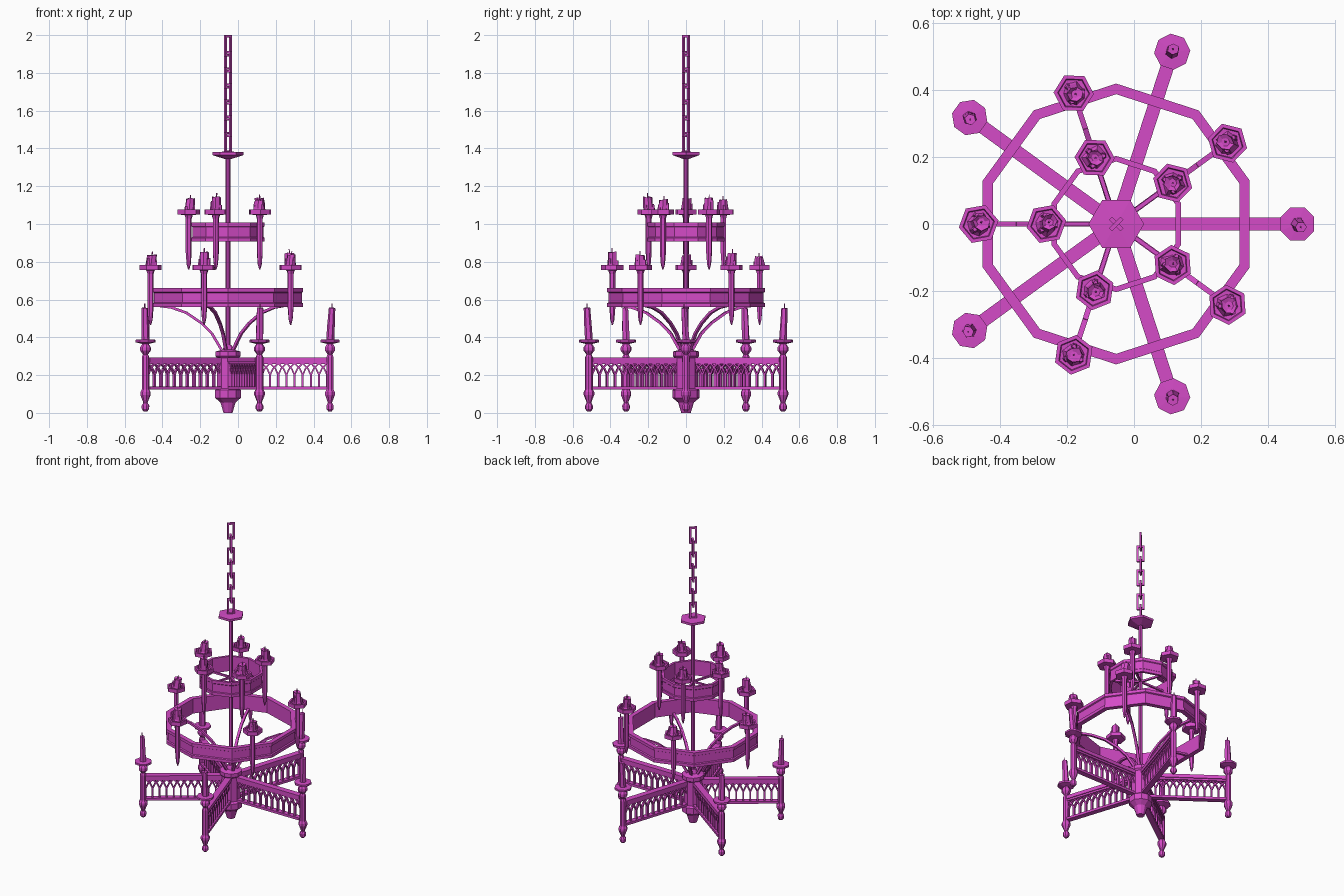
import bpy, bmesh, math, random
from mathutils import Vector, Matrix

random.seed(4)
cube = bpy.data.objects.get("Cube")
if cube:
    bpy.data.objects.remove(cube, do_unlink=True)

AXIS = Vector((-0.053, 0, 0))
COLOUR = (0.66, 0.07, 0.57, 1)
mat = bpy.data.materials.new("magenta_metal")
mat.use_nodes = True
mat.diffuse_color = COLOUR
mat.node_tree.nodes["Principled BSDF"].inputs["Base Color"].default_value = COLOUR


def finish(bm, name):
    """Turn a bmesh into a flat shaded mesh."""
    bmesh.ops.recalc_face_normals(bm, faces=bm.faces)
    mesh = bpy.data.meshes.new(name)
    bm.to_mesh(mesh)
    bm.free()
    mesh.materials.append(mat)
    return mesh


def place(mesh, name, angle=0):
    ob = bpy.data.objects.new(name, mesh)
    ob.location = AXIS
    ob.rotation_euler.z = math.radians(angle)
    bpy.context.collection.objects.link(ob)
    return ob


def five(mesh, name, start):
    for k in range(5):
        place(mesh, f"{name}_{k + 1}", start + 72 * k)


def lathe(bm, profile, sides, centre=(0, 0, 0), phase=0.0, closed=False, lean=(0, 0), rough=0):
    """Sweep (radius, height) pairs around a vertical axis."""
    rings = []
    base = profile[0][1]
    for r, z in profile:
        ring = []
        for i in range(sides):
            a = math.radians(phase) + math.tau * i / sides
            rr = r * (1 + random.uniform(-rough, rough))
            ring.append(bm.verts.new(Vector(centre) + Vector((
                rr * math.cos(a) + lean[0] * (z - base),
                rr * math.sin(a) + lean[1] * (z - base),
                z + random.uniform(-rough, rough) * 0.03))))
        rings.append(ring)
    pairs = list(zip(rings, rings[1:]))
    if closed:
        pairs.append((rings[-1], rings[0]))
    else:
        bm.faces.new(rings[0])
        bm.faces.new(rings[-1])
    for lo, hi in pairs:
        for i in range(sides):
            j = (i + 1) % sides
            bm.faces.new((lo[i], lo[j], hi[j], hi[i]))


def bar(bm, p, q, across, depth):
    """Square bar between two points in the xz plane; depth runs along y."""
    p, q = Vector(p), Vector(q)
    x = (q - p).normalized()
    y = Vector((0, 1, 0))
    rot = Matrix((x, y, x.cross(y))).transposed().to_4x4()
    size = Matrix.Diagonal(((q - p).length, depth, across, 1))
    bmesh.ops.create_cube(bm, size=1, matrix=Matrix.Translation((p + q) / 2) @ rot @ size)


# Central hub with pointed foot
bm = bmesh.new()
lathe(bm, [(0.025, 0.0), (0.042, 0.055), (0.072, 0.08), (0.072, 0.12), (0.06, 0.13),
           (0.06, 0.29), (0.07, 0.3), (0.07, 0.325), (0.03, 0.335), (0.02, 0.36)], 10, phase=18)
place(finish(bm, "hub"), "hub")

# Stem and hexagonal canopy
bm = bmesh.new()
lathe(bm, [(0.013, 0.33), (0.013, 1.36)], 8)
place(finish(bm, "stem"), "stem")
bm = bmesh.new()
lathe(bm, [(0.02, 1.345), (0.083, 1.365), (0.083, 1.38), (0.02, 1.383)], 6)
place(finish(bm, "canopy"), "canopy")

# Chain of rectangular links, each a quarter turn from the last
bm = bmesh.new()
W, L, T = 0.018, 0.112, 0.012
for s in (-1, 1):
    bar(bm, (s * W, 0, 0), (s * W, 0, L), T, T)
    bar(bm, (-W, 0, L / 2 + s * (L - T) / 2), (W, 0, L / 2 + s * (L - T) / 2), T, T)
link = finish(bm, "chain_link")
LINKS = 7
for k in range(LINKS):
    ob = place(link, f"chain_link_{k + 1}", 45 + 90 * k)
    ob.location.z = 1.376 + k * (2 - L - 1.376) / (LINKS - 1)

# Lower arms: pierced panels with interlaced pointed arches
bm = bmesh.new()
START, END, BAYS = 0.05, 0.525, 11
bar(bm, (START, 0, 0.282), (END, 0, 0.282), 0.024, 0.04)
bar(bm, (START, 0, 0.264), (END, 0, 0.264), 0.012, 0.028)
bar(bm, (START, 0, 0.133), (END, 0, 0.133), 0.016, 0.036)
step = (END - START) / BAYS
for k in range(BAYS + 1):
    x = START + k * step
    bar(bm, (x, 0, 0.135), (x, 0, 0.205), 0.011, 0.018)
    for s in (-1, 1):
        if 0 <= k + s <= BAYS:
            rib = [(x, 0, 0.2), (x + s * step * 0.35, 0, 0.234), (x + s * step, 0, 0.263)]
            for p, q in zip(rib, rib[1:]):
                bar(bm, p, q, 0.008, 0.016)
five(finish(bm, "arm_panel"), "arm_panel", 0)

# Turned posts at the arm ends
R_ARM = 0.54
bm = bmesh.new()
lathe(bm, [(0.01, 0.008), (0.02, 0.02), (0.021, 0.038), (0.012, 0.053), (0.014, 0.06),
           (0.028, 0.095), (0.028, 0.11), (0.02, 0.125), (0.02, 0.295), (0.014, 0.31),
           (0.029, 0.33), (0.029, 0.347), (0.017, 0.365), (0.054, 0.374), (0.054, 0.387),
           (0.024, 0.389)], 8, (R_ARM, 0, 0), 22.5)
five(finish(bm, "arm_post"), "arm_post", 0)

# Tall candles on the posts, each leaning a little
for k in range(5):
    bm = bmesh.new()
    lean = [random.uniform(-0.06, 0.06) for _ in "xy"]
    lathe(bm, [(0.021, 0.38), (0.02, 0.45), (0.017, 0.555)], 6, (R_ARM, 0, 0), 10 * k, lean=lean, rough=0.08)
    lathe(bm, [(0.004, 0.38), (0.003, 0.58)], 4, (R_ARM, 0, 0), lean=lean)
    place(finish(bm, "arm_candle"), f"arm_candle_{k + 1}", 72 * k)

# Two ten sided rings with raised rails top and bottom
for name, apothem, thick, low in (("large_ring", 0.398, 0.03, 0.56), ("small_ring", 0.193, 0.016, 0.907)):
    bm = bmesh.new()
    f = 1 / math.cos(math.pi / 10)
    out, inn = apothem * f, (apothem - thick) * f
    lip, rail, high = thick * 0.25, 0.02, low + 0.1
    section = [(inn, low), (out, low), (out, low + rail), (out - lip, low + rail + 0.004),
               (out - lip, high - rail - 0.004), (out, high - rail), (out, high), (inn, high)]
    lathe(bm, section, 10, phase=18, closed=True)
    place(finish(bm, name), name)

# Curved brackets from the hub up to the large ring
bm = bmesh.new()
path = [(0.035, 0.335), (0.085, 0.42), (0.14, 0.475), (0.22, 0.53), (0.3, 0.558), (0.385, 0.57)]
for (x0, z0), (x1, z1) in zip(path, path[1:]):
    bar(bm, (x0, 0, z0), (x1, 0, z1), 0.014, 0.016)
five(finish(bm, "ring_bracket"), "ring_bracket", 36)

# Thin spokes holding the small ring
bm = bmesh.new()
bar(bm, (0, 0, 0.95), (0.185, 0, 0.95), 0.012, 0.012)
five(finish(bm, "small_ring_spoke"), "small_ring_spoke", 36)

# Spiked candle holders on both rings, with stubby melted candles
for level, radius, top in (("lower", 0.41, 0.755), ("upper", 0.208, 1.048)):
    centre = (radius, 0, top)
    bm = bmesh.new()
    lathe(bm, [(0.003, -0.29), (0.011, -0.262), (0.016, -0.2), (0.016, -0.02), (0.022, 0.0),
               (0.06, 0.002), (0.06, 0.028), (0.048, 0.028), (0.045, 0.016), (0.01, 0.014)], 6, centre, 10)
    five(finish(bm, "holder"), level + "_holder", 36)
    for k in range(5):
        bm = bmesh.new()
        lean = [random.uniform(-0.12, 0.12) for _ in "xy"]
        height = random.uniform(0.07, 0.1)
        lathe(bm, [(0.036, 0.012), (0.027, 0.03), (0.024, height), (0.012, height - 0.006)], 7,
              centre, 20 * k, lean=lean, rough=0.16)
        lathe(bm, [(0.004, 0.012), (0.003, height + 0.02)], 4, centre, lean=lean)
        # Wax drips down the side
        for d in range(3):
            a = math.radians(120 * d + 25 * k)
            spot = Vector(centre) + Vector((math.cos(a), math.sin(a), 0)) * 0.025
            lathe(bm, [(0.011, 0.015), (0.007, height * random.uniform(0.5, 0.9))], 5, spot, lean=lean)
        place(finish(bm, "candle"), f"{level}_candle_{k + 1}", 36 + 72 * k)
